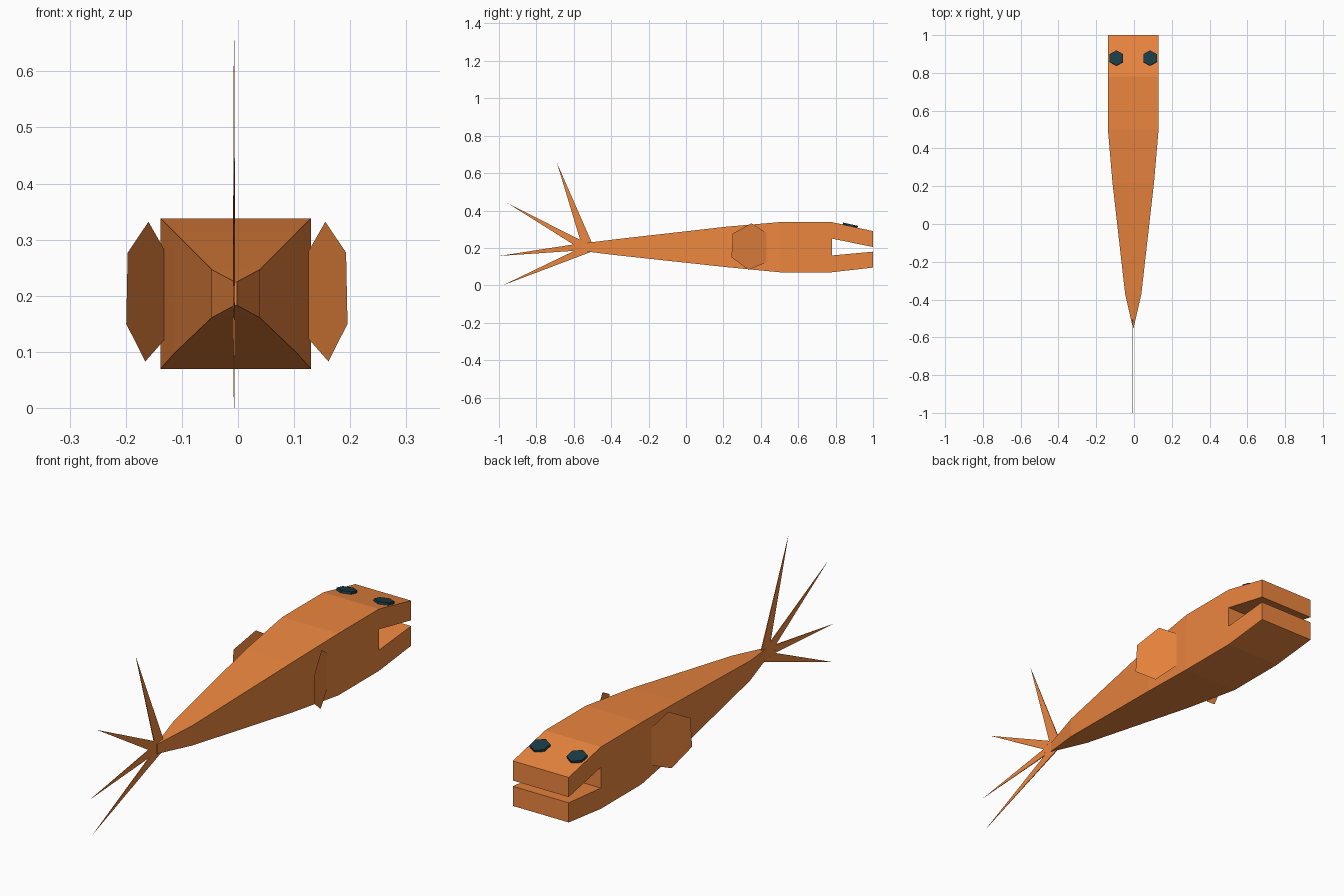
import bpy, bmesh, math
from mathutils import Matrix

if "Cube" in bpy.data.objects:
    bpy.data.objects.remove(bpy.data.objects["Cube"])

CX, CZ = -0.004, 0.204


def material(name, rgb):
    m = bpy.data.materials.new(name)
    m.diffuse_color = (*rgb, 1)
    m.use_nodes = True
    m.node_tree.nodes["Principled BSDF"].inputs["Base Color"].default_value = m.diffuse_color
    return m


orange = material("orange", (0.84, 0.24, 0.05))
dark = material("dark_teal", (0.01, 0.045, 0.06))


def add_object(name, bm, mat):
    me = bpy.data.meshes.new(name)
    bm.to_mesh(me)
    bm.free()
    me.materials.append(mat)
    ob = bpy.data.objects.new(name, me)
    bpy.context.collection.objects.link(ob)
    return ob


def loft(bm, sections):
    """Skin rectangular sections given as (y, half width, z low, z high)."""
    rings = []
    for y, w, lo, hi in sections:
        rings.append([bm.verts.new((CX + x, y, z)) for x, z in
                      ((-w, lo), (w, lo), (w, hi), (-w, hi))])
    return rings


def skin(bm, rings, skip=()):
    for a, b in zip(rings, rings[1:]):
        for i in range(4):
            bm.faces.new((a[i], a[(i + 1) % 4], b[(i + 1) % 4], b[i]))


# Body: square sections tapering to a thin vertical edge, with open jaws
bm = bmesh.new()
W = 0.134
body = loft(bm, [(-0.55, 0.002, 0.183, 0.225), (-0.37, 0.043, 0.161, 0.247),
                 (0.22, 0.11, 0.097, 0.314), (0.5, W, 0.07, 0.338),
                 (0.78, W, 0.07, 0.338)])
skin(bm, body)
bm.faces.new(body[0])
upper = loft(bm, [(0.78, W, 0.25, 0.338), (1.0, W, 0.205, 0.29)])
lower = loft(bm, [(0.78, W, 0.07, 0.16), (1.0, W, 0.095, 0.18)])
for jaw in (upper, lower):
    skin(bm, jaw)
    bm.faces.new(jaw[1])
# back of the mouth
bm.faces.new((lower[0][3], lower[0][2], upper[0][1], upper[0][0]))
bmesh.ops.remove_doubles(bm, verts=bm.verts, dist=0.0005)
bmesh.ops.recalc_face_normals(bm, faces=bm.faces)
add_object("body", bm, orange)

# Tail spikes: thin wedges fanning out from the tail end
spikes = [((-0.505, 0.232), (-0.565, 0.24), (-0.69, 0.655)),
          ((-0.56, 0.24), (-0.60, 0.217), (-0.955, 0.44)),
          ((-0.60, 0.219), (-0.592, 0.185), (-1.0, 0.157)),
          ((-0.592, 0.187), (-0.505, 0.18), (-0.98, 0.0))]
bm = bmesh.new()


def prism(pts, half):
    a, b = [[bm.verts.new((-0.007 + s * h, y, z)) for (y, z), h in zip(pts, half)]
            for s in (-1, 1)]
    n = len(pts)
    bm.faces.new(a)
    bm.faces.new(b[::-1])
    for i in range(n):
        bm.faces.new((a[i], a[(i + 1) % n], b[(i + 1) % n], b[i]))


for pts in spikes:
    prism(pts, (0.002, 0.002, 0.0004))
prism([(-0.505, 0.232), (-0.562, 0.24), (-0.60, 0.218), (-0.592, 0.186),
       (-0.505, 0.18)], [0.0019] * 5)
bmesh.ops.recalc_face_normals(bm, faces=bm.faces)
add_object("tail_fin", bm, orange)

# Side fins: flat hexagons flaring outwards towards the tail
outline = [(0.35, 0.332), (0.25, 0.277), (0.243, 0.15),
           (0.335, 0.083), (0.43, 0.123), (0.43, 0.28)]
for name, s in (("left_fin", -1), ("right_fin", 1)):
    bm = bmesh.new()
    bm.faces.new([bm.verts.new((-0.002 + s * (0.128 + (0.43 - y) * 0.37), y, z))
                  for y, z in outline][::s])
    bmesh.ops.recalc_face_normals(bm, faces=bm.faces)
    add_object(name, bm, orange)

# Eyes: thin hexagonal discs lying on the sloping top of the head
slope = math.atan2(0.048, 0.22)
for name, x in (("left_eye", -0.093), ("right_eye", 0.085)):
    bm = bmesh.new()
    place = (Matrix.Translation((x, 0.878, 0.32)) @ Matrix.Rotation(-slope, 4, 'X'))
    bmesh.ops.create_cone(bm, cap_ends=True, segments=6, radius1=0.041,
                          radius2=0.041, depth=0.014, matrix=place)
    add_object(name, bm, dark)
